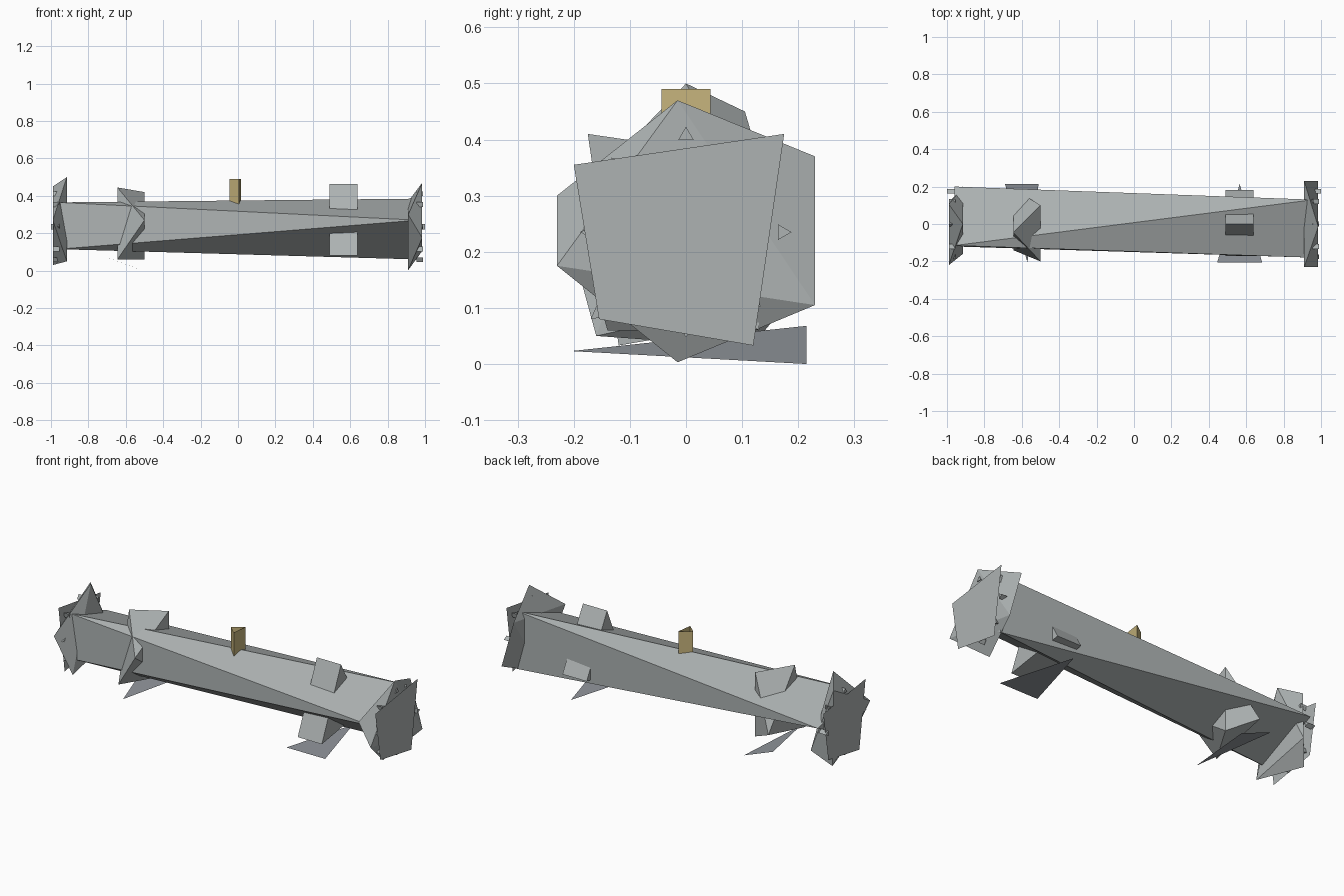
import bpy, bmesh, math

if "Cube" in bpy.data.objects:
    bpy.data.objects.remove(bpy.data.objects["Cube"])

def mat(name, col):
    m = bpy.data.materials.new(name)
    m.diffuse_color = col
    m.use_nodes = True
    m.node_tree.nodes["Principled BSDF"].inputs["Base Color"].default_value = m.diffuse_color
    return m

steel = mat("steel", (0.42, 0.45, 0.45, 1))
dark_steel = mat("foot_steel", (0.29, 0.31, 0.34, 1))
brass = mat("brass", (0.56, 0.45, 0.2, 1))

def finish(name, bm, material=steel):
    bmesh.ops.recalc_face_normals(bm, faces=bm.faces[:])
    me = bpy.data.meshes.new(name)
    bm.to_mesh(me)
    bm.free()
    ob = bpy.data.objects.new(name, me)
    bpy.context.collection.objects.link(ob)
    me.materials.append(material)
    return ob

def drum(name, xa, ring_a, xb, ring_b, straight=False):
    """Faceted drum along x: straight prism, or hull of two twisted (y, z) sections."""
    bm = bmesh.new()
    a = [bm.verts.new((xa, y, z)) for y, z in ring_a]
    b = [bm.verts.new((xb, y, z)) for y, z in ring_b]
    if straight:
        n = len(a)
        bm.faces.new(a)
        bm.faces.new(b[::-1])
        for i in range(n):
            j = (i + 1) % n
            bm.faces.new((a[i], a[j], b[j], b[i]))
    else:
        bmesh.ops.convex_hull(bm, input=bm.verts[:])
    return finish(name, bm)

def sheet(name, pts, material=steel):
    bm = bmesh.new()
    bm.faces.new([bm.verts.new(p) for p in pts])
    return finish(name, bm, material)

# Main pipe
drum("pipe", -0.96, [(-0.115, 0.365), (-0.12, 0.115), (0.2, 0.265)],
     0.96, [(-0.18, 0.27), (0.13, 0.385), (0.13, 0.06)])

# End flanges
drum("right_flange", 0.91, [(-0.015, 0.003), (0.23, 0.37), (-0.23, 0.30)],
     0.985, [(-0.015, 0.47), (0.23, 0.105), (-0.23, 0.175)])
drum("left_flange", -0.915, [(0.0, 0.5), (-0.16, 0.05), (0.2, 0.13)],
     -0.99, [(0.105, 0.45), (-0.22, 0.27), (0.115, 0.03)])

# End cover plates
plate = [(-0.2, 0.355), (0.175, 0.41), (0.12, 0.033), (-0.155, 0.08)]
sheet("right_cover", [(0.993, y, z) for y, z in plate])
sheet("left_cover", [(-0.993, -y, z) for y, z in plate])

# Flange bolts
for side, s in (("right", 1), ("left", -1)):
    for k in range(8):
        t = math.radians(45 * k)
        cy, cz = 0.172 * math.cos(t), 0.235 + 0.172 * math.sin(t)
        tri = [(cy + 0.016 * math.cos(t + q), cz + 0.016 * math.sin(t + q))
               for q in (0, 2.09, 4.19)]
        tip = 1.0 if k == 0 else 0.99
        drum(f"{side}_bolt_{k + 1}", s * 0.955, tri, s * tip, tri, True)

# Clamp bands
drum("left_band", -0.645, [(-0.045, 0.445), (-0.14, 0.06), (0.19, 0.14)],
     -0.5, [(-0.2, 0.27), (0.1, 0.42), (0.1, 0.06)])
band = [(0.0, 0.463), (-0.17, 0.08), (0.182, 0.135)]
drum("right_band", 0.49, band, 0.64, band, True)

# Thin foot plates
sheet("left_foot", [(-0.69, 0.215, 0.068), (-0.51, 0.215, 0.0), (-0.57, -0.205, 0.023)], dark_steel)
sheet("right_foot", [(0.445, -0.205, 0.023), (0.685, -0.205, 0.023), (0.565, 0.215, 0.023)], dark_steel)

# Brass valve stem, an open three-sided tube
bm = bmesh.new()
tri = [(-0.045, 0.0), (0.005, -0.044), (0.017, 0.044)]
lo = [bm.verts.new((x, y, 0.355)) for x, y in tri]
hi = [bm.verts.new((x, y, 0.49)) for x, y in tri]
for i in range(3):
    j = (i + 1) % 3
    bm.faces.new((lo[i], lo[j], hi[j], hi[i]))
finish("valve_stem", bm, brass)
